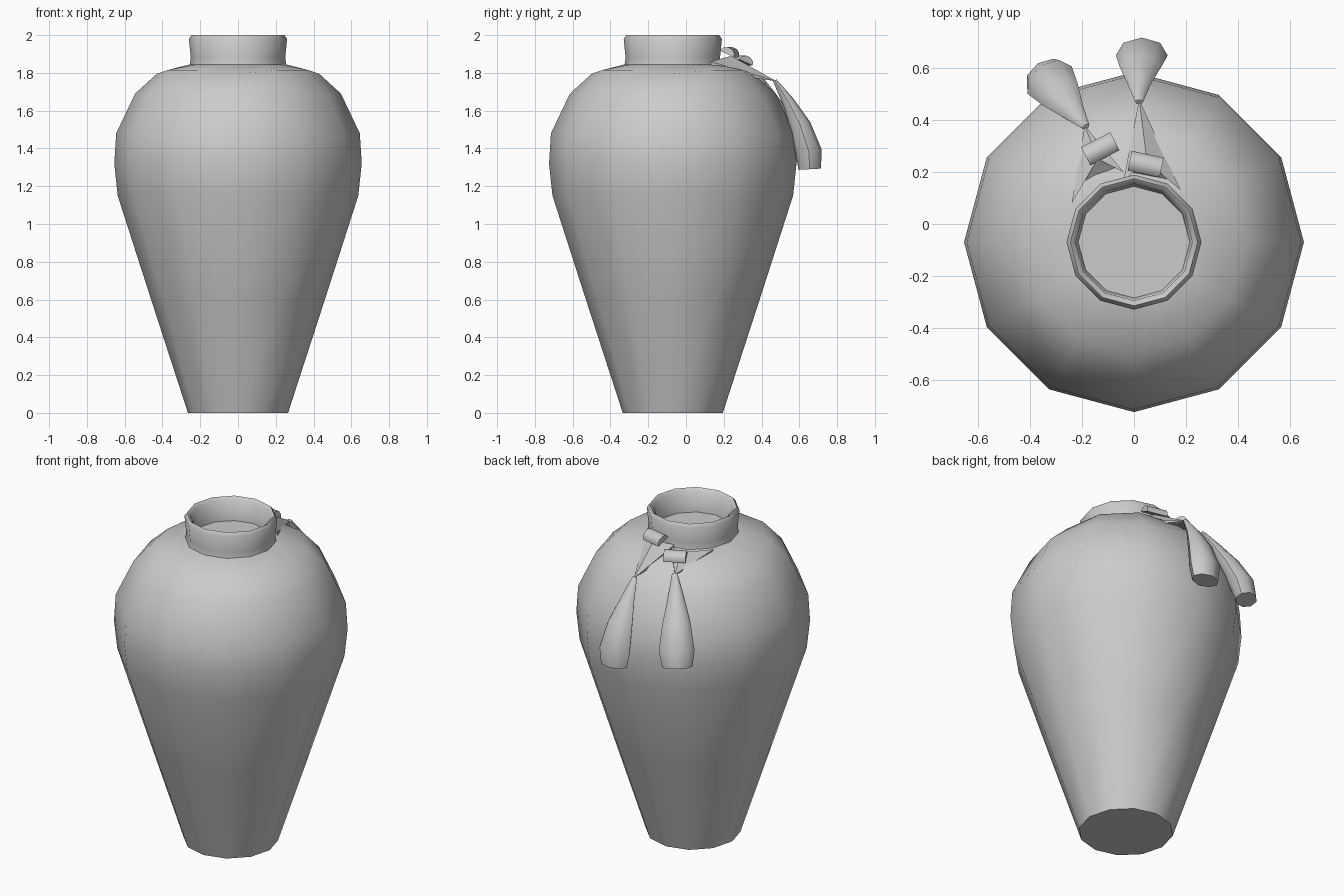
import bpy, bmesh, math
from mathutils import Vector, Matrix

cube = bpy.data.objects.get("Cube")
if cube:
    bpy.data.objects.remove(cube, do_unlink=True)

clay = bpy.data.materials.new("plain grey clay")
clay.use_nodes = True
clay.diffuse_color = (0.6, 0.6, 0.6, 1)
clay.node_tree.nodes["Principled BSDF"].inputs["Base Color"].default_value = (0.6, 0.6, 0.6, 1)

CENTRE_Y = -0.07


def finish(name, bm, angle):
    bmesh.ops.recalc_face_normals(bm, faces=bm.faces)
    mesh = bpy.data.meshes.new(name)
    bm.to_mesh(mesh)
    bm.free()
    obj = bpy.data.objects.new(name, mesh)
    bpy.context.collection.objects.link(obj)
    mesh.materials.append(clay)
    bpy.ops.object.select_all(action='DESELECT')
    obj.select_set(True)
    bpy.context.view_layer.objects.active = obj
    bpy.ops.object.shade_smooth_by_angle(angle=math.radians(angle))
    return obj


def loft(name, rings, angle):
    """Skin a list of point rings and close both ends."""
    bm = bmesh.new()
    loops = [[bm.verts.new(p) for p in ring] for ring in rings]
    n = len(loops[0])
    for a, b in zip(loops, loops[1:]):
        for i in range(n):
            j = (i + 1) % n
            bm.faces.new((a[i], a[j], b[j], b[i]))
    bm.faces.new(loops[0])
    bm.faces.new(loops[-1])
    return finish(name, bm, angle)


# Vase: twelve-sided turned profile with a recessed mouth
profile = [(0.265, 0), (0.46, 0.6), (0.637, 1.15), (0.655, 1.32), (0.645, 1.48),
           (0.545, 1.69), (0.43, 1.795), (0.255, 1.845), (0.25, 1.88),
           (0.26, 1.98), (0.245, 2.0), (0.225, 1.985), (0.215, 1.86)]
rings = []
for r, z in profile:
    ring = []
    for i in range(12):
        a = math.tau * i / 12
        # the shoulder is lifted a little at its four diagonals
        lift = 0.02 if r == 0.43 and i % 3 else 0
        ring.append((r * math.cos(a), CENTRE_Y + r * math.sin(a), z + lift))
    rings.append(ring)
loft("vase_body", rings, 60)


# Tassels: flattened teardrops hanging down the back of the shoulder
def tassel(name, path, outward):
    out = Vector((math.cos(outward), math.sin(outward), 0))
    radii = [0.015, 0.045, 0.08, 0.1, 0.085]
    pts = [Vector(p) for p in path]
    rings = []
    for k, p in enumerate(pts):
        along = (pts[min(k + 1, 4)] - pts[max(k - 1, 0)]).normalized()
        side = along.cross(out).normalized()
        depth = side.cross(along).normalized()
        rings.append([p + radii[k] * (math.cos(t) * side + 0.7 * math.sin(t) * depth)
                      for t in (math.tau * i / 8 for i in range(8))])
    loft(name, rings, 50)


tassel("middle_tassel", [(0.02, 0.47, 1.76), (0.02, 0.54, 1.65), (0.025, 0.605, 1.52),
                         (0.03, 0.65, 1.38), (0.03, 0.655, 1.29)], math.radians(90))
tassel("side_tassel", [(-0.185, 0.375, 1.8), (-0.235, 0.435, 1.69), (-0.285, 0.5, 1.56),
                       (-0.325, 0.555, 1.43), (-0.34, 0.57, 1.34)], math.radians(122))


# Knots: short half-round loops of cloth
def knot(name, centre, turn, tilt):
    place = (Matrix.Translation(centre) @ Matrix.Rotation(math.radians(turn), 4, 'Z')
             @ Matrix.Rotation(math.radians(tilt), 4, 'X'))
    rings = [[place @ Vector((x, 0.042 * math.cos(t), 0.036 * math.sin(t)))
              for t in (math.pi * i / 5 for i in range(6))] for x in (-0.063, 0.063)]
    loft(name, rings, 40)


knot("middle_knot", (0.045, 0.23, 1.9), -12, -25)
knot("side_knot", (-0.13, 0.29, 1.855), 27, -22)


# Cloth tails: shallow ridged wedges running from the neck to each tassel
def tail(name, top_left, top_right, ridge, tip):
    bm = bmesh.new()
    down = Vector((0, 0, -0.05))
    a, b, c, d, e, f = [bm.verts.new(p) for p in (
        top_left, top_right, ridge, tip,
        Vector(top_left) + down, Vector(top_right) + down)]
    for face in ((a, c, d), (c, b, d), (a, e, f, b, c), (a, d, e), (b, f, d), (d, f, e)):
        bm.faces.new(face)
    bmesh.ops.triangulate(bm, faces=bm.faces)
    finish(name, bm, 30)


tail("middle_tail", (-0.04, 0.17, 1.86), (0.18, 0.13, 1.86), (0.05, 0.24, 1.89), (0.02, 0.48, 1.755))
tail("side_tail", (-0.24, 0.08, 1.85), (-0.04, 0.2, 1.86), (-0.14, 0.25, 1.87), (-0.19, 0.38, 1.795))
